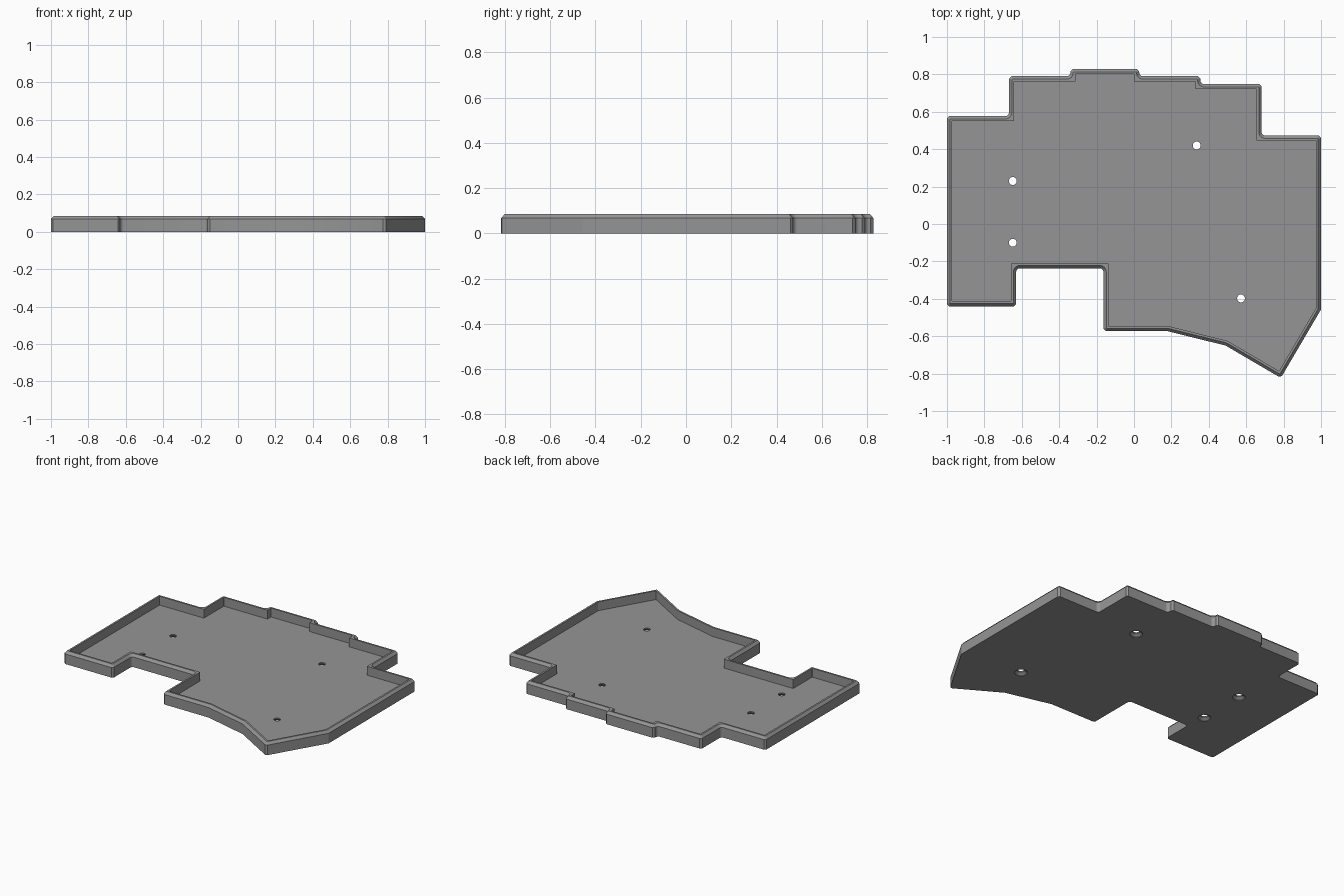
import bpy, bmesh, math
from mathutils import Vector

if "Cube" in bpy.data.objects:
    bpy.data.objects.remove(bpy.data.objects["Cube"])

HEIGHT, BEVEL_Z, FLOOR = 0.085, 0.068, 0.025
WALL, BEVEL = 0.027, 0.015

# Case outline, clockwise from the back left corner
OUTLINE = [(-1, .577), (-.668, .577), (-.668, .79), (-.34, .79), (-.34, .828),
           (.028, .828), (.028, .79), (.355, .79), (.355, .748), (.682, .748),
           (.682, .473), (1, .473), (1, -.457), (.785, -.823), (.49, -.65),
           (.18, -.573), (-.163, -.573), (-.163, -.237), (-.63, -.237),
           (-.63, -.44), (-1, -.44)]
HOLES = [(-.648, .23), (-.648, -.1), (.335, .42), (.572, -.398)]


def ring(inset, cut, fillet):
    """Inset outline: square convex corners are cut, square concave ones filleted."""
    pts = [Vector(p) for p in OUTLINE]
    result = []
    for i, p in enumerate(pts):
        a = (p - pts[i - 1]).normalized()
        b = (pts[(i + 1) % len(pts)] - p).normalized()
        na, nb = Vector((a.y, -a.x)), Vector((b.y, -b.x))
        q = p + (na + nb) * (inset / (1 + na.dot(nb)))
        turn = a.x * b.y - a.y * b.x
        if abs(turn) < 0.9:
            result.append(q)
        elif turn < 0:
            result += [q - a * cut, q + b * cut]
        else:
            center = q - a * fillet + b * fillet
            for k in range(7):
                t = k / 6 * math.pi / 2
                result.append(center + (a * math.sin(t) - b * math.cos(t)) * fillet)
    return result


def finish(bm, name):
    bmesh.ops.recalc_face_normals(bm, faces=bm.faces)
    mesh = bpy.data.meshes.new(name)
    bm.to_mesh(mesh)
    bm.free()
    obj = bpy.data.objects.new(name, mesh)
    bpy.context.collection.objects.link(obj)
    return obj


# Tray: outer wall, top bevel, rim, inner wall and floor
bm = bmesh.new()
outer = ring(0, .012, .02)
levels = [(outer, 0), (outer, BEVEL_Z), (ring(BEVEL, .0032, .034), HEIGHT),
          (ring(WALL, .0008, .0008), HEIGHT), (ring(WALL, .0008, .0008), FLOOR)]
loops = [[bm.verts.new((p.x, p.y, z)) for p in pts] for pts, z in levels]
for lo, hi in zip(loops, loops[1:]):
    for i in range(len(lo)):
        j = (i + 1) % len(lo)
        bm.faces.new((lo[i], lo[j], hi[j], hi[i]))
bm.faces.new(loops[0])
bm.faces.new(loops[-1])
tray = finish(bm, "case_tray")

# Screw holes, countersunk from below
bm = bmesh.new()
profile = [(.04, -.02), (.04, .003), (.021, .017), (.021, .06)]
for x, y in HOLES:
    rings = [[bm.verts.new((x + r * math.cos(k * math.tau / 24),
                            y + r * math.sin(k * math.tau / 24), z))
              for k in range(24)] for r, z in profile]
    for lo, hi in zip(rings, rings[1:]):
        for i in range(24):
            j = (i + 1) % 24
            bm.faces.new((lo[i], lo[j], hi[j], hi[i]))
    bm.faces.new(rings[0])
    bm.faces.new(rings[-1])
cutter = finish(bm, "screw_hole_cutter")
cutter.hide_render = True

mod = tray.modifiers.new("screw_holes", 'BOOLEAN')
mod.operation = 'DIFFERENCE'
mod.solver = 'EXACT'
mod.object = cutter
bpy.context.view_layer.objects.active = tray
tray.select_set(True)
bpy.ops.object.modifier_apply(modifier=mod.name)
bpy.data.objects.remove(cutter)

# Single plain grey
grey = bpy.data.materials.new("grey_plastic")
grey.diffuse_color = (.3, .3, .3, 1)
grey.use_nodes = True
grey.node_tree.nodes["Principled BSDF"].inputs["Base Color"].default_value = grey.diffuse_color
tray.data.materials.clear()
tray.data.materials.append(grey)
bpy.ops.object.shade_smooth_by_angle(angle=math.radians(30))
